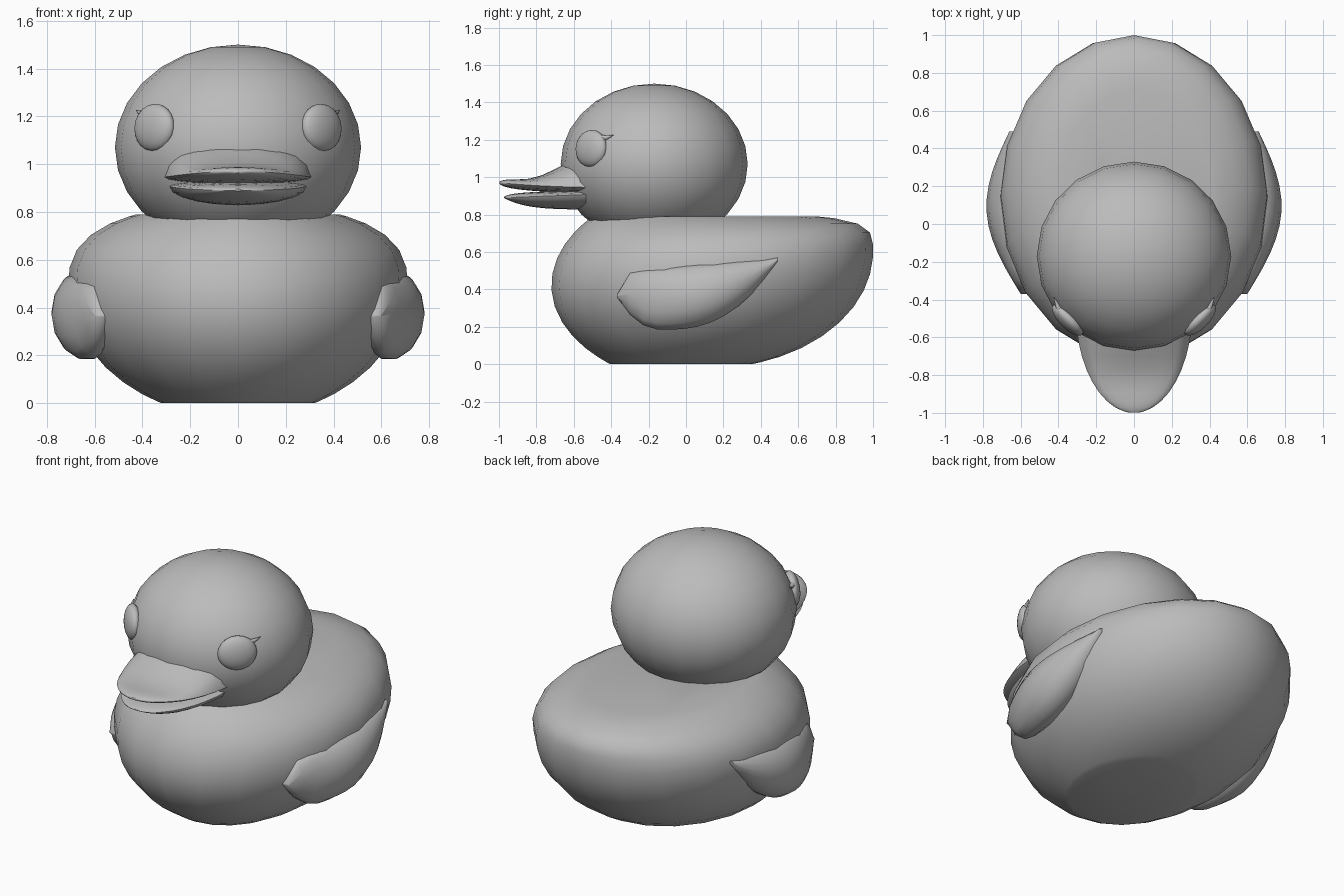
import bpy, bmesh
from math import sin, cos, pi, sqrt, radians
from mathutils import Matrix, Vector

if "Cube" in bpy.data.objects:
    bpy.data.objects.remove(bpy.data.objects["Cube"])

grey = bpy.data.materials.new("plain grey")
grey.use_nodes = True
COLOUR = (0.5, 0.5, 0.5, 1)
grey.diffuse_color = COLOUR
grey.node_tree.nodes["Principled BSDF"].inputs["Base Color"].default_value = COLOUR


def finish(name, bm):
    """Turn a bmesh into a smooth object that keeps its hard edges."""
    bmesh.ops.recalc_face_normals(bm, faces=bm.faces)
    mesh = bpy.data.meshes.new(name)
    bm.to_mesh(mesh)
    bm.free()
    mesh.materials.append(grey)
    obj = bpy.data.objects.new(name, mesh)
    bpy.context.collection.objects.link(obj)
    bpy.ops.object.select_all(action="DESELECT")
    obj.select_set(True)
    bpy.context.view_layer.objects.active = obj
    bpy.ops.object.shade_smooth_by_angle(angle=radians(50))


def ball(name, matrix, segments, rings):
    """Unit sphere placed and shaped by a matrix."""
    bm = bmesh.new()
    bmesh.ops.create_uvsphere(bm, u_segments=segments, v_segments=rings,
                              radius=1, matrix=matrix)
    finish(name, bm)


def oval(count):
    """Cosine and sine pairs around a unit circle."""
    angles = [2 * pi * i / count for i in range(count)]
    return [(cos(angle), sin(angle)) for angle in angles]


def loft(name, ring_at, steps):
    """Skin the rings given by ring_at(t), with t from 0 to 1, and cap the ends."""
    bm = bmesh.new()
    loops = [[bm.verts.new(point) for point in ring_at(step / steps)]
             for step in range(steps + 1)]
    for lower, upper in zip(loops, loops[1:]):
        for i in range(len(lower)):
            bm.faces.new((lower[i - 1], lower[i], upper[i], upper[i - 1]))
    bm.faces.new(loops[0])
    bm.faces.new(loops[-1])
    finish(name, bm)


def swell(z, middle, below, above, power=2):
    """Fullness of a rounded outline at height z, 1 at its middle height."""
    if z < middle:
        return sqrt(1 - ((middle - z) / below) ** 2)
    return (1 - ((z - middle) / above) ** power) ** (1 / power)


# Body: the chest, sides and raised tail each have their own rounded outline
def body_ring(t):
    z = 0.395 * (1 - cos(pi * t))
    half_width = 0.71 * swell(z, 0.5, 0.56, 0.33, 2.5)
    chest = 0.85 * swell(z, 0.42, 0.54, 0.55)
    tail = 0.87 * swell(z, 0.6, 0.62, 0.2, 4)
    middle, half_length = 0.13 + (tail - chest) / 2, (tail + chest) / 2
    return [(half_width * c, middle + half_length * s, z) for c, s in oval(20)]


loft("body", body_ring, 14)

# Head, sunk into the body at the neck
head_shape = Matrix.Diagonal((0.515, 0.5, 0.43, 1))
ball("head", Matrix.Translation((0, -0.17, 1.07)) @ head_shape, 20, 14)


# Bill halves: round in plan, each with its own lip height, rise and drop
def bill(name, length, width, lip, rise, drop):
    def ring(step):
        t = 0.995 * sin(step * pi / 2)
        half_width = width * sqrt(1 - t * t)
        tip_fade = sqrt(1 - t ** 8)
        return [(half_width * c, -0.45 - length * t,
                 lip(t) + s * tip_fade * (rise(t) if s > 0 else drop(t)))
                for c, s in oval(20)]
    loft(name, ring, 10)


bill("upper_bill", 0.55, 0.31,
     lip=lambda t: 0.945 + 0.025 * t * t,
     rise=lambda t: 0.03 + 0.08 * (1 + cos(pi * min(1, t / 0.8))),
     drop=lambda t: 0.03)
bill("lower_bill", 0.525, 0.29,
     lip=lambda t: 0.91 - 0.02 * t,
     rise=lambda t: 0.025,
     drop=lambda t: 0.08 * sqrt(1 - t * t))


# Wing: blunt in front, with an underside sweeping up to the rear tip
def wing(name, side):
    def ring(t):
        y = -0.37 + 0.86 * t
        outer = 0.6 + 0.06 * t + 0.15 * sin(pi * t)
        depth = 0.03 + 0.1 * sin(pi * t)
        top = 0.37 + 0.2 * t ** 0.2
        if t < 0.3:
            bottom = 0.18 + 0.18 * (1 - t / 0.3) ** 2.5
        else:
            bottom = 0.18 + 0.37 * ((t - 0.3) / 0.7) ** 2.5
        middle, half_height = (top + bottom) / 2, (top - bottom) / 2
        return [(side * (outer - depth + depth * c), y, middle + half_height * s)
                for c, s in oval(14)]
    loft(name, ring, 12)


# Eye: a flattened ball lying against the head, with a curled lash behind it
def eye(name, side):
    out = Vector((side, -1, 0.1)).normalized()
    along = Vector((side, 1, 0)).normalized()
    up = along.cross(out)
    pose = Matrix((along, up, out)).transposed().to_4x4()
    pose.translation = (side * 0.35, -0.507, 1.153)
    ball(name + "_eye", pose @ Matrix.Diagonal((0.11, 0.1, 0.045, 1)), 20, 12)

    def lash_ring(t):
        centre = Vector((side * (0.385 + 0.04 * t), -0.47 + 0.08 * t,
                         1.205 + 0.02 * t * t))
        radius = 0.025 - 0.023 * t
        return [centre + radius * (out * c + Vector((0, 0, s))) for c, s in oval(8)]
    loft(name + "_lash", lash_ring, 4)


for name, side in (("left", 1), ("right", -1)):
    wing(name + "_wing", side)
    eye(name, side)
